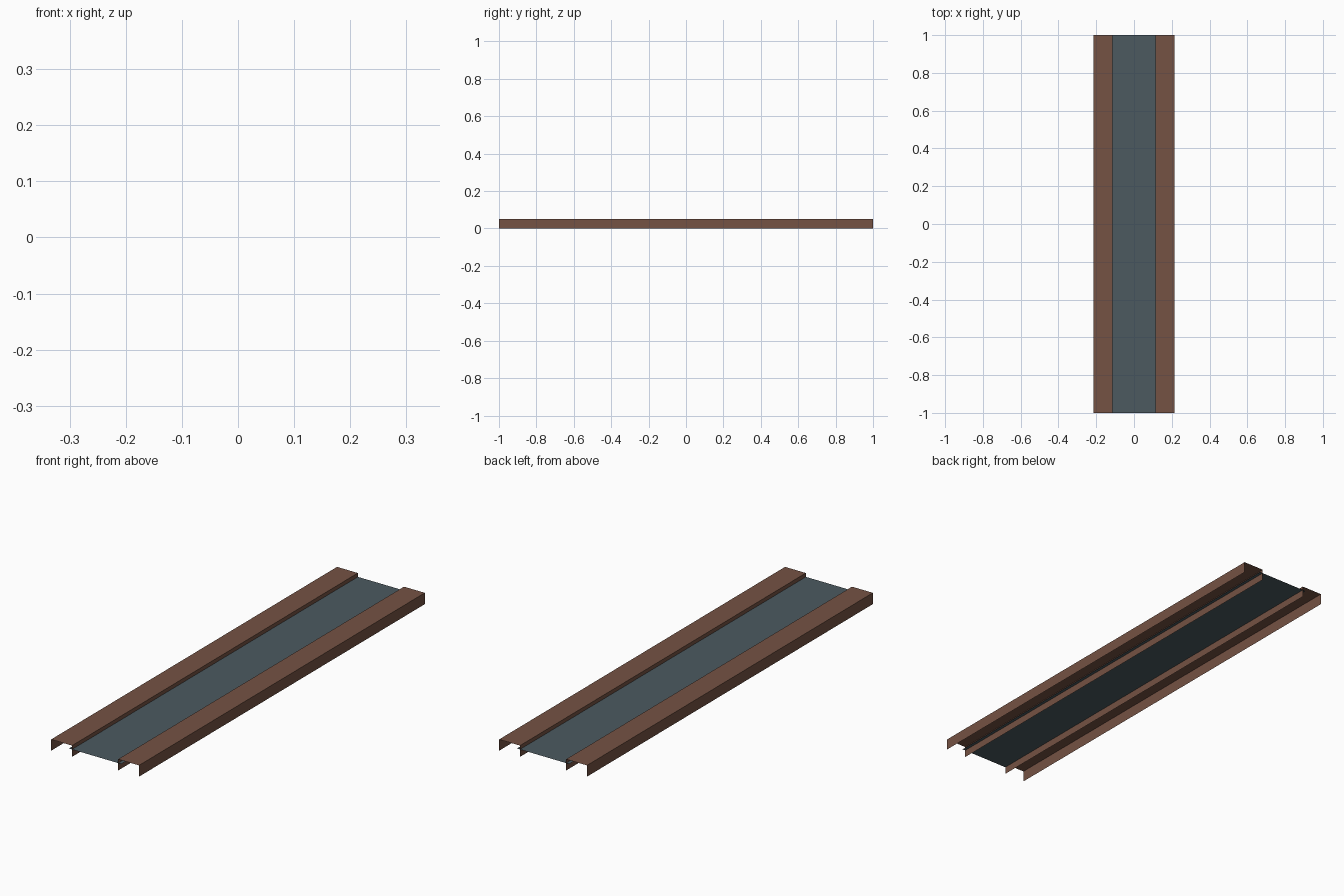
import bpy

if "Cube" in bpy.data.objects:
    bpy.data.objects.remove(bpy.data.objects["Cube"])

HALF_LENGTH = 1.0


def material(name, color):
    m = bpy.data.materials.new(name)
    m.diffuse_color = (*color, 1)
    m.use_nodes = True
    m.node_tree.nodes["Principled BSDF"].inputs["Base Color"].default_value = m.diffuse_color
    return m


def extrude_profile(name, profile, mat):
    """Sweep an open (x, z) profile along y as a thin sheet."""
    n = len(profile)
    verts = [(x, y, z) for y in (-HALF_LENGTH, HALF_LENGTH) for x, z in profile]
    faces = [(i, i + 1, n + i + 1, n + i) for i in range(n - 1)]
    mesh = bpy.data.meshes.new(name)
    mesh.from_pydata(verts, [], faces)
    mesh.materials.append(mat)
    obj = bpy.data.objects.new(name, mesh)
    bpy.context.collection.objects.link(obj)
    return obj


brown = material("brown", (0.178, 0.085, 0.057))
slate = material("slate grey", (0.072, 0.102, 0.117))

# Raised rails: open channels with an outer wall, top and inner wall
OUTER, INNER, TOP = 0.215, 0.113, 0.05
extrude_profile("left_rail", [(-OUTER, 0), (-OUTER, TOP), (-INNER, TOP), (-INNER, 0)], brown)
extrude_profile("right_rail", [(INNER, 0), (INNER, TOP), (OUTER, TOP), (OUTER, 0)], brown)

# Flat deck, its edges tucked just under the rails
extrude_profile("deck", [(-0.128, 0.033), (0.128, 0.033)], slate)
